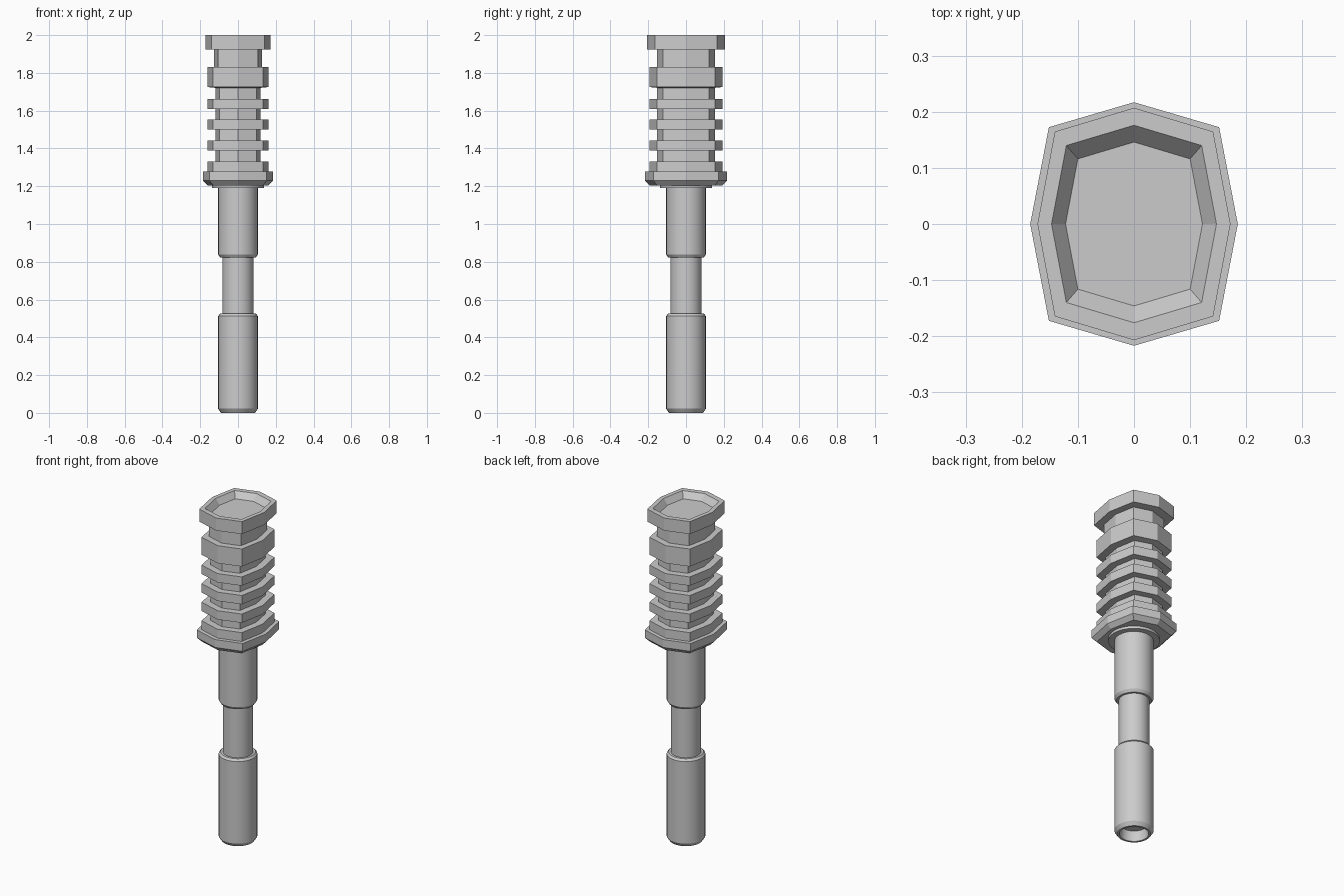
import bpy, bmesh, math

if "Cube" in bpy.data.objects:
    bpy.data.objects.remove(bpy.data.objects["Cube"], do_unlink=True)

metal = bpy.data.materials.new("grey_metal")
metal.use_nodes = True
GREY = (0.6, 0.6, 0.6, 1)
metal.diffuse_color = GREY
metal.node_tree.nodes["Principled BSDF"].inputs["Base Color"].default_value = GREY


def octagon(hx, hy):
    """Eight-sided outline stretched along y, with its points on the axes."""
    cx, cy = hx * 0.82, hy * 0.795
    return [(hx, 0), (cx, cy), (0, hy), (-cx, cy),
            (-hx, 0), (-cx, -cy), (0, -hy), (cx, -cy)]


def circle(r, sides=32):
    return [(r * math.cos(math.tau * i / sides), r * math.sin(math.tau * i / sides))
            for i in range(sides)]


def loft(name, sections):
    """Skin a stack of (outline, z) sections and cap both ends."""
    bm = bmesh.new()
    rings = [[bm.verts.new((x, y, z)) for x, y in outline] for outline, z in sections]
    for a, b in zip(rings, rings[1:]):
        n = len(a)
        for i in range(n):
            j = (i + 1) % n
            bm.faces.new((a[i], a[j], b[j], b[i]))
    bm.faces.new(rings[0][::-1])
    bm.faces.new(rings[-1])
    bmesh.ops.recalc_face_normals(bm, faces=bm.faces)
    mesh = bpy.data.meshes.new(name)
    bm.to_mesh(mesh)
    bm.free()
    mesh.materials.append(metal)
    obj = bpy.data.objects.new(name, mesh)
    bpy.context.collection.objects.link(obj)
    return obj


# Ribbed grip: chamfered flange, fins, thick band, neck and dished cap
FLANGE, FIN, GROOVE = (0.185, 0.217), (0.162, 0.194), (0.12, 0.153)
NECK, RIM = (0.128, 0.154), (0.172, 0.207)
grip = [((0.16, 0.192), 1.205), (FLANGE, 1.23), (FLANGE, 1.277)]
for i in range(4):
    z = 1.277 + i * 0.111
    grip += [(FIN, z), (FIN, z + 0.053), (GROOVE, z + 0.053), (GROOVE, z + 0.111)]
grip += [(FIN, 1.725), (FIN, 1.83), (NECK, 1.83), (NECK, 1.925),
         (RIM, 1.925), (RIM, 2.0), ((0.147, 0.176), 2.0), ((0.122, 0.146), 1.965)]
loft("ribbed_grip", [(octagon(*size), z) for size, z in grip])

# Round collar under the flange
loft("collar", [(circle(0.138), 1.19), (circle(0.138), 1.215)])

# Stepped round shaft with a hollow lower end
shaft = [(0.072, 0.06), (0.078, 0), (0.09, 0), (0.105, 0.022), (0.105, 0.513),
         (0.095, 0.525), (0.082, 0.525), (0.082, 0.822), (0.094, 0.822),
         (0.105, 0.838), (0.105, 1.2)]
rod = loft("shaft", [(circle(r), z) for r, z in shaft])

# Smooth the round parts only
bpy.ops.object.select_all(action='DESELECT')
for obj in (rod, bpy.data.objects["collar"]):
    obj.select_set(True)
    bpy.context.view_layer.objects.active = obj
bpy.ops.object.shade_smooth_by_angle(angle=math.radians(30))
